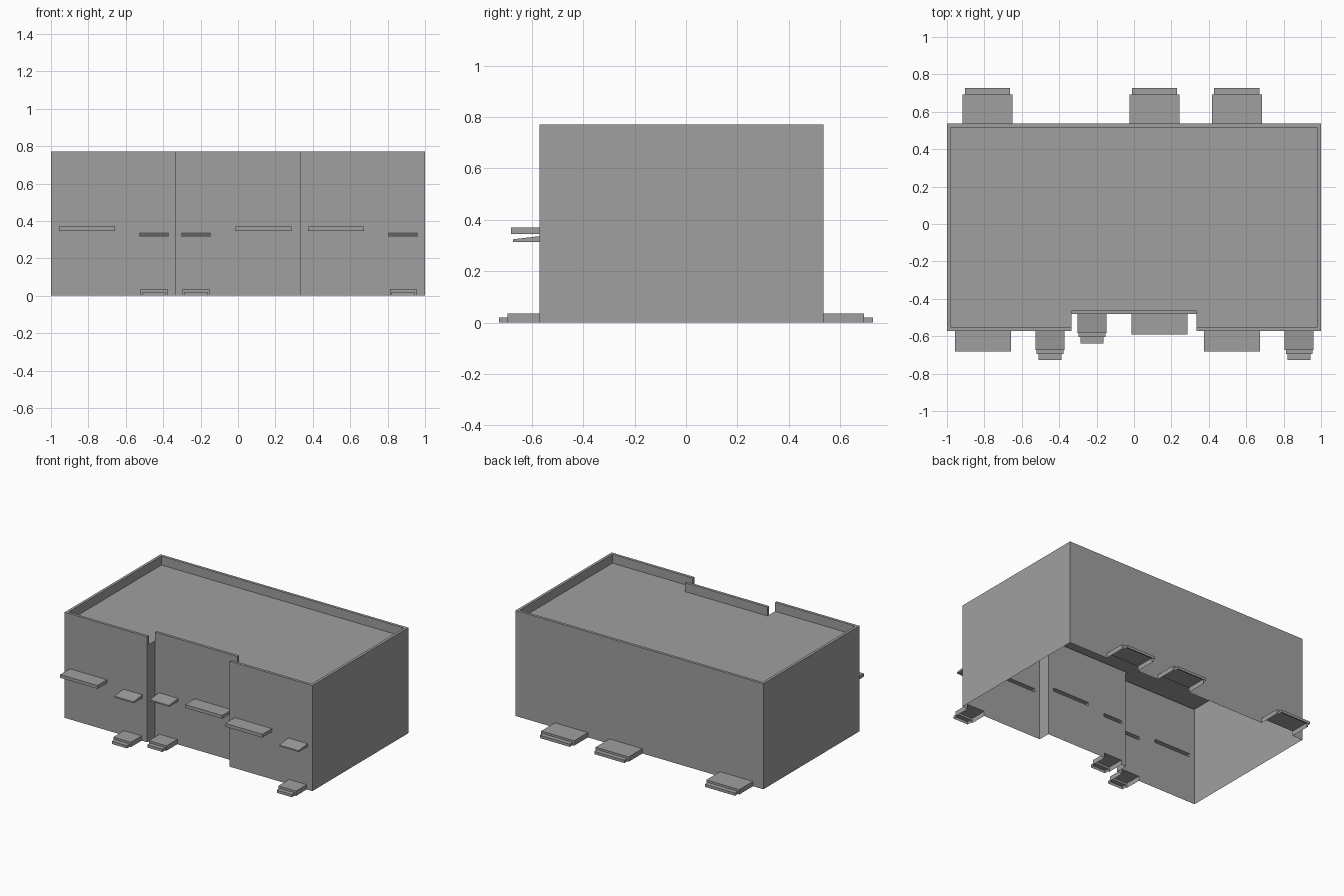
import bpy
import bmesh

if "Cube" in bpy.data.objects:
    bpy.data.objects.remove(bpy.data.objects["Cube"], do_unlink=True)

grey = bpy.data.materials.new("plain grey")
grey.use_nodes = True
grey.diffuse_color = (0.35, 0.35, 0.35, 1)
grey.node_tree.nodes["Principled BSDF"].inputs["Base Color"].default_value = grey.diffuse_color

FRONT, RECESS, BACK = -0.571, -0.482, 0.536
HEIGHT, ROOF, RIM, BAY = 0.77, 0.705, 0.02, 0.333
INSET = 0.05  # how far added parts reach into the walls


def prism(name, points, direction):
    """Extrude a closed outline along a direction."""
    bm = bmesh.new()
    base = bm.faces.new([bm.verts.new(p) for p in points])
    top = bmesh.ops.extrude_face_region(bm, geom=[base])["geom"]
    bmesh.ops.translate(bm, vec=direction, verts=[v for v in top if isinstance(v, bmesh.types.BMVert)])
    bmesh.ops.recalc_face_normals(bm, faces=bm.faces)
    mesh = bpy.data.meshes.new(name)
    bm.to_mesh(mesh)
    bm.free()
    mesh.materials.append(grey)
    obj = bpy.data.objects.new(name, mesh)
    bpy.context.collection.objects.link(obj)
    return obj


def floor_plan(name, half, z, height):
    """Prism from the +x half of a plan, mirrored to -x."""
    plan = half + [(-x, y) for x, y in reversed(half)]
    return prism(name, [(x, y, z) for x, y in plan], (0, 0, height))


def across(name, x, width, profile):
    """Prism from a (y, z) profile, run along x about a centre."""
    return prism(name, [(x - width / 2, y, z) for y, z in profile], (width, 0, 0))


def slab(name, x, width, wall, out, z0, z1, slope=0.0):
    """Slab standing out of a wall; the top may fall towards its outer edge."""
    inner = wall - INSET if out > 0 else wall + INSET
    rise = slope * INSET / abs(out)
    return across(name, x, width, [(inner, z0), (wall + out, z0),
                                   (wall + out, z1 - slope), (inner, z1 + rise)])


def steps(name, x, wall, lower, upper):
    """Two stacked treads, each given as (width, reach)."""
    return [slab(name + "_lower", x, lower[0], wall, lower[1], 0, 0.02),
            slab(name + "_upper", x, upper[0], wall, upper[1], 0, 0.035)]


# Building with a recessed middle bay
building = floor_plan("building", [(BAY, RECESS), (BAY, FRONT), (1, FRONT), (1, BACK)], 0, HEIGHT)

# Sunken roof, leaving parapets on the outer walls and none on the bay returns
lip = RECESS - 0.005
roof_cutter = floor_plan("roof_cutter", [
    (BAY, RECESS + RIM), (BAY, lip), (BAY - 0.015, lip), (BAY - 0.015, FRONT + RIM),
    (1 - RIM, FRONT + RIM), (1 - RIM, BACK - RIM)], ROOF, 0.2)

parts = []
# Front doors: steps and a small sloping canopy
for x, wall in ((-0.449, FRONT), (-0.224, RECESS), (0.883, FRONT)):
    parts += steps("front_steps", x, wall, (0.122, -0.156), (0.143, -0.123))
    parts.append(slab("door_canopy", x, 0.155, wall, -0.102, 0.313, 0.336, 0.012))

# Large front canopies
for x, wall in ((-0.808, FRONT), (0.137, RECESS), (0.524, FRONT)):
    parts.append(slab("window_canopy", x, 0.3, wall, -0.11, 0.345, 0.369))

# Back steps
for x in (-0.783, 0.11, 0.55):
    parts += steps("back_steps", x, BACK, (0.242, 0.191), (0.267, 0.157))

# Merge everything into one shell
for helper in [roof_cutter] + parts:
    mod = building.modifiers.new("join", 'BOOLEAN')
    mod.operation = 'DIFFERENCE' if helper is roof_cutter else 'UNION'
    mod.solver = 'EXACT'
    mod.object = helper
bpy.context.view_layer.update()
evaluated = building.evaluated_get(bpy.context.evaluated_depsgraph_get())
shell = bpy.data.meshes.new_from_object(evaluated)
building.modifiers.clear()
building.data = shell
for helper in [roof_cutter] + parts:
    bpy.data.objects.remove(helper, do_unlink=True)

# Open underside
bm = bmesh.new()
bm.from_mesh(shell)
under = [f for f in bm.faces if f.normal.z < -0.9 and f.calc_center_median().z < 0.001]
bmesh.ops.delete(bm, geom=under, context='FACES')
bm.to_mesh(shell)
bm.free()
shell.materials.clear()
shell.materials.append(grey)
for face in shell.polygons:
    face.material_index = 0
